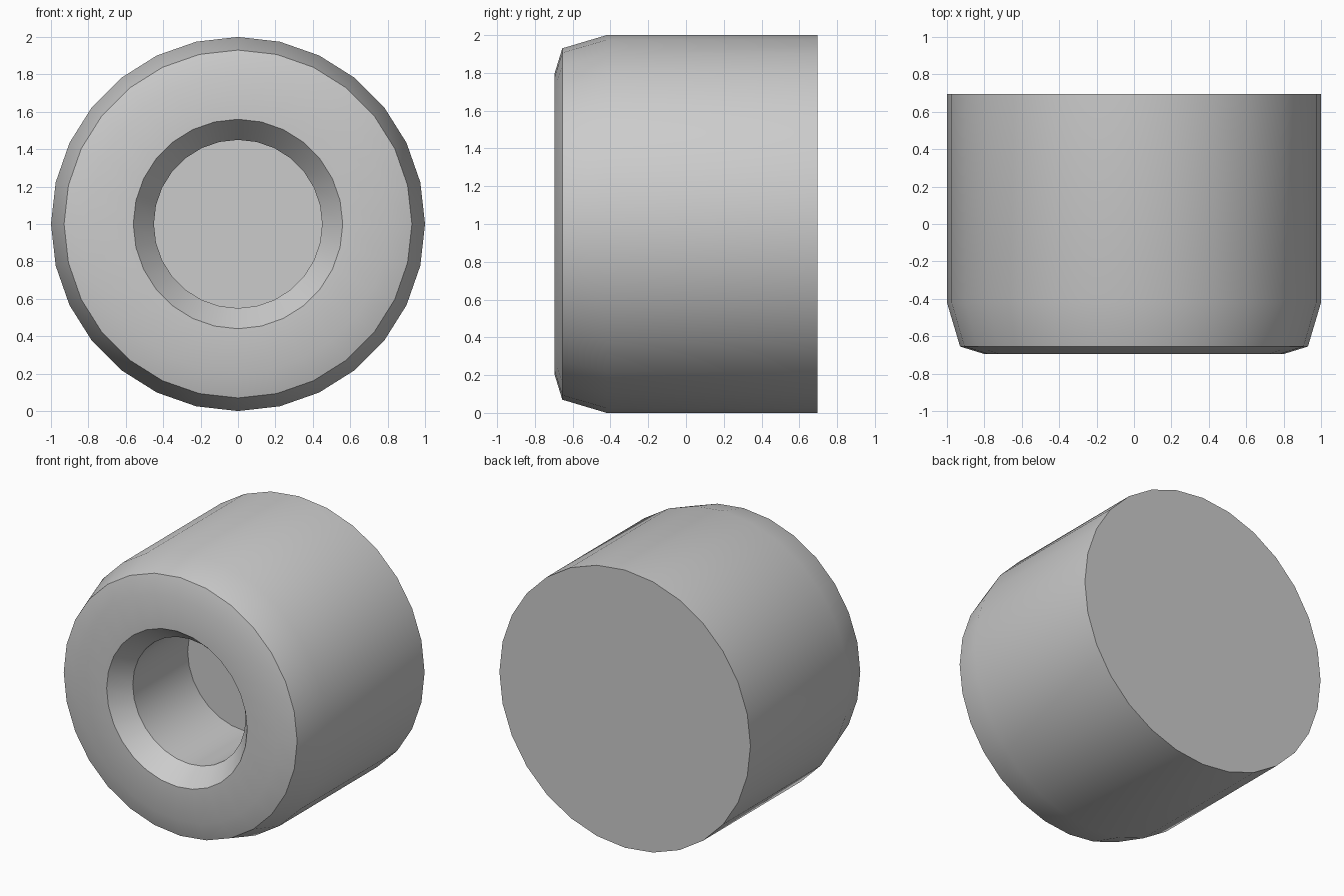
import bpy, bmesh
from math import sin, cos, pi, radians

cube = bpy.data.objects.get("Cube")
if cube:
    bpy.data.objects.remove(cube, do_unlink=True)

# Plain grey finish
grey = bpy.data.materials.new("plain grey")
grey.use_nodes = True
colour = (0.6, 0.6, 0.6, 1)
grey.diffuse_color = colour
grey.node_tree.nodes["Principled BSDF"].inputs["Base Color"].default_value = colour

SIDES = 28
# Radius and depth, from the back rim round the front to the socket floor
profile = [(1, 0.695), (1, -0.42), (0.93, -0.655), (0.8, -0.695),
           (0.56, -0.695), (0.45, -0.555), (0.45, 0.07)]


def ring(bm, radius, y):
    return [bm.verts.new((radius * cos(2 * pi * i / SIDES), y,
                          1 + radius * sin(2 * pi * i / SIDES)))
            for i in range(SIDES)]


# Round body with a chamfered socket, closed at the back and socket floor
bm = bmesh.new()
rings = [ring(bm, r, y) for r, y in profile]
for a, b in zip(rings, rings[1:]):
    for i in range(SIDES):
        j = (i + 1) % SIDES
        bm.faces.new((a[i], a[j], b[j], b[i]))
bm.faces.new(rings[0])
bm.faces.new(rings[-1])
bmesh.ops.recalc_face_normals(bm, faces=bm.faces)

mesh = bpy.data.meshes.new("socketed_cylinder")
bm.to_mesh(mesh)
bm.free()
mesh.materials.append(grey)
body = bpy.data.objects.new("socketed_cylinder", mesh)
bpy.context.collection.objects.link(body)

# Smooth sides with crisp rims
bpy.ops.object.select_all(action="DESELECT")
body.select_set(True)
bpy.context.view_layer.objects.active = body
bpy.ops.object.shade_smooth_by_angle(angle=radians(30))
